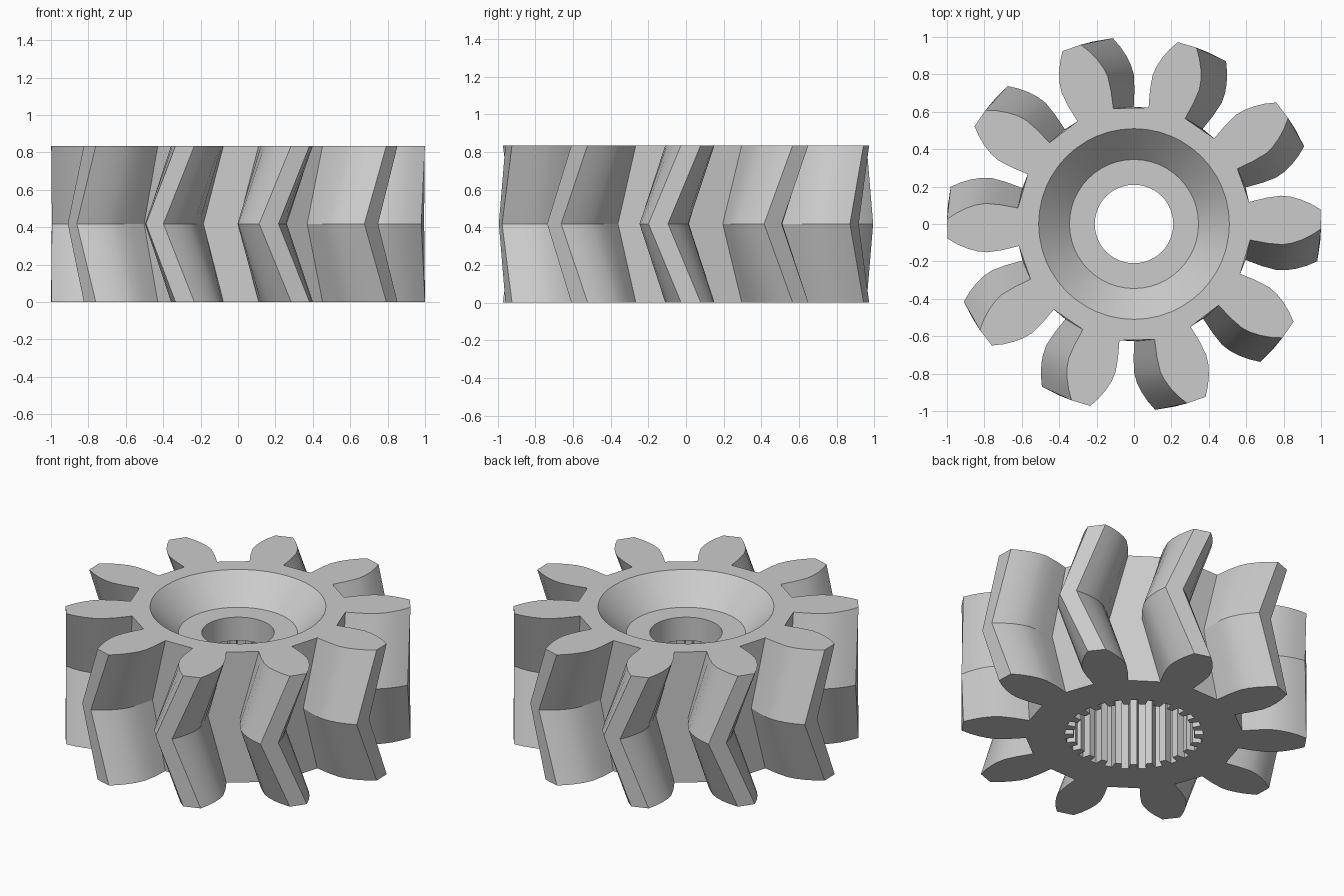
import bpy, bmesh
from math import sin, cos, radians, tau

cube = bpy.data.objects.get("Cube")
if cube:
    bpy.data.objects.remove(cube)

HEIGHT, MID, FLOOR, SOCKET = 0.835, 0.418, 0.67, 0.52
TEETH, SPLINES = 10, 25
PHASE, TWIST = 1.5, -10.0      # degrees: tooth centre at the ends, shift at mid height

# One tooth flank as (radius, half angle in degrees), root to tip
FLANK = [(0.627, 9.35), (0.72, 9.7), (0.80, 9.4), (0.85, 8.4),
         (0.90, 6.9), (0.95, 5.1), (1.0, 3.0)]

bm = bmesh.new()


def ring(polar, z):
    """Closed loop of vertices from (radius, angle) pairs."""
    return [bm.verts.new((r * cos(a), r * sin(a), z)) for r, a in polar]


def circle(radius, count=48):
    return [(radius, tau * i / count) for i in range(count)]


def gear_outline(turn):
    points = []
    for i in range(TEETH):
        centre = 360 / TEETH * i + turn
        points += [(r, radians(centre - h)) for r, h in FLANK]
        points += [(r, radians(centre + h)) for r, h in reversed(FLANK)]
    return points


def spline_outline(inner, outer):
    points = []
    step = tau / SPLINES
    for i in range(SPLINES):
        a = step * i
        points += [(inner, a - step * 0.22), (inner, a + step * 0.22),
                   (outer, a + step * 0.28), (outer, a + step * 0.72)]
    return points


def wall(lower, upper):
    for i in range(len(lower)):
        j = (i + 1) % len(lower)
        bm.faces.new((lower[i], lower[j], upper[j], upper[i]))


def flat_fill(outer, inner):
    """Flat face with a hole, between two loops at one height."""
    edges = []
    for loop in (outer, inner):
        for i, v in enumerate(loop):
            w = loop[(i + 1) % len(loop)]
            edges.append(bm.edges.get((v, w)) or bm.edges.new((v, w)))
    bmesh.ops.triangle_fill(bm, edges=edges, use_beauty=True, use_dissolve=False)


# Herringbone teeth: two opposed helical halves
bottom = ring(gear_outline(PHASE), 0)
middle = ring(gear_outline(PHASE + TWIST), MID)
top = ring(gear_outline(PHASE), HEIGHT)
wall(bottom, middle)
wall(middle, top)

# Conical recess and through hole
cone_rim = ring(circle(0.51), HEIGHT)
cone_base = ring(circle(0.345), FLOOR)
hole_top = ring(circle(0.21), FLOOR)
hole_base = ring(circle(0.21), SOCKET)
wall(cone_base, cone_rim)
wall(hole_top, cone_base)
wall(hole_base, hole_top)

# Splined socket underneath
splines = spline_outline(0.35, 0.40)
socket_top = ring(splines, SOCKET)
socket_rim = ring(splines, 0)
wall(socket_rim, socket_top)

# Flat end faces and socket ceiling
flat_fill(top, cone_rim)
flat_fill(socket_top, hole_base)
flat_fill(bottom, socket_rim)
bmesh.ops.recalc_face_normals(bm, faces=bm.faces[:])

mesh = bpy.data.meshes.new("herringbone_gear")
bm.to_mesh(mesh)
bm.free()
gear = bpy.data.objects.new("herringbone_gear", mesh)
bpy.context.collection.objects.link(gear)

# Plain grey metal
grey = bpy.data.materials.new("grey")
grey.use_nodes = True
colour = (0.6, 0.6, 0.6, 1)
grey.diffuse_color = colour
grey.node_tree.nodes["Principled BSDF"].inputs["Base Color"].default_value = colour
mesh.materials.append(grey)

bpy.context.view_layer.objects.active = gear
gear.select_set(True)
bpy.ops.object.shade_smooth_by_angle(angle=radians(30))
